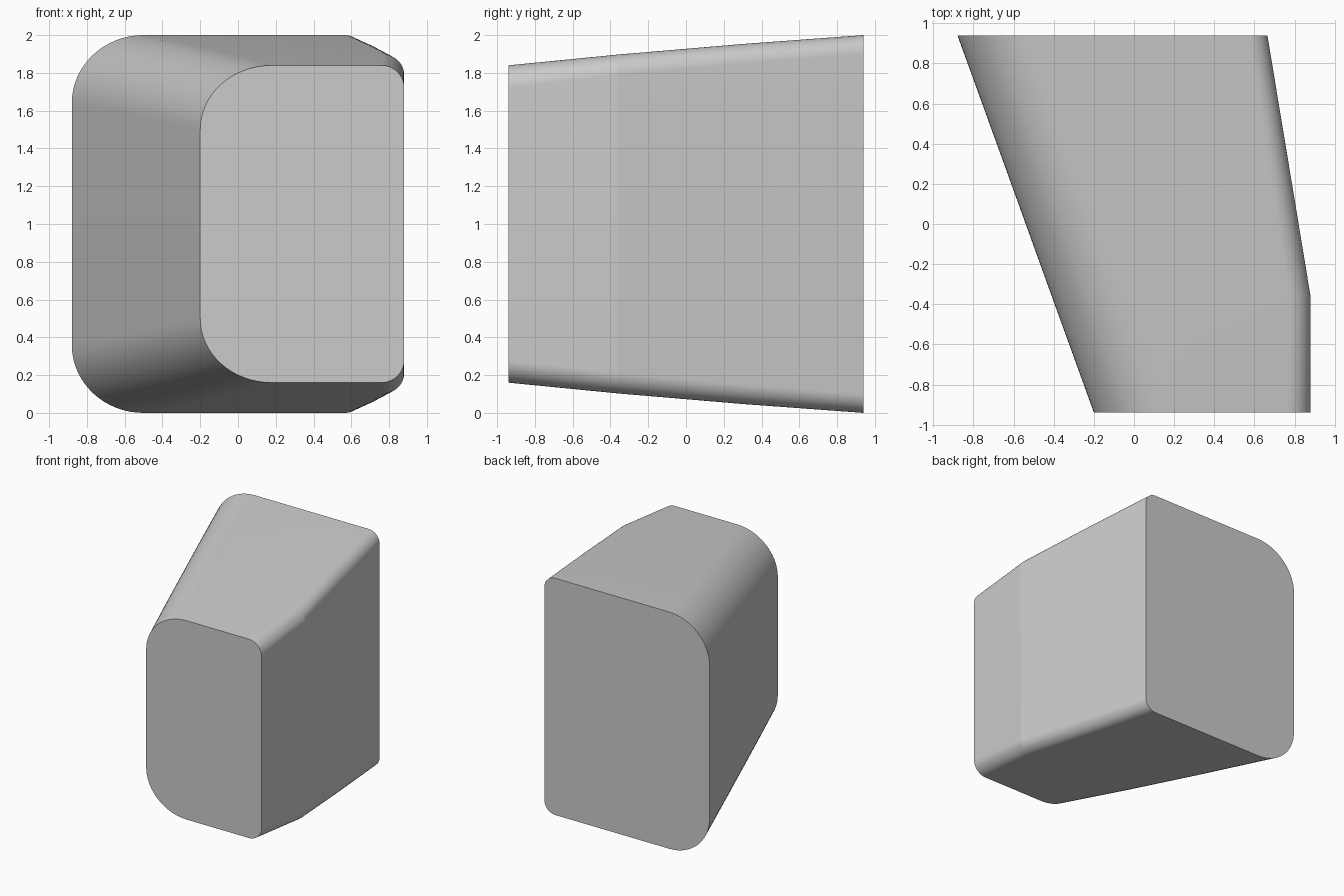
import bpy
import bmesh
from math import cos, sin, pi, radians

cube = bpy.data.objects.get("Cube")
if cube:
    bpy.data.objects.remove(cube, do_unlink=True)

STEPS = 16


def section(y, left, right, inset, wide_z, small):
    """Rounded outline in the xz plane: wide corners at -x, small ones at +x."""
    low, high = inset, 2 - inset
    wide_x = 0.38
    corners = [
        (right - small, high - small, small, small, 0),
        (left + wide_x, high - wide_z, wide_x, wide_z, pi / 2),
        (left + wide_x, low + wide_z, wide_x, wide_z, pi),
        (right - small, low + small, small, small, 3 * pi / 2),
    ]
    points = []
    for cx, cz, rx, rz, start in corners:
        for i in range(STEPS + 1):
            a = start + pi / 2 * i / STEPS
            points.append((cx + rx * cos(a), y, cz + rz * sin(a)))
    return points


# Cross-sections from front to back: y, left, right, inset, corner sizes
sections = [
    (-0.94, -0.20, 0.88, 0.16, 0.34, 0.12),
    (-0.36, -0.41, 0.88, 0.103, 0.35, 0.11),
    (0.30, -0.648, 0.771, 0.047, 0.355, 0.105),
    (0.94, -0.88, 0.665, 0.0, 0.36, 0.10),
]

# Loft the tapered body through the sections and cap both ends
bm = bmesh.new()
rings = [[bm.verts.new(p) for p in section(*s)] for s in sections]
count = len(rings[0])
for front, back in zip(rings, rings[1:]):
    for i in range(count):
        j = (i + 1) % count
        bm.faces.new((front[i], front[j], back[j], back[i]))
bm.faces.new(rings[0])
bm.faces.new(rings[-1])
bmesh.ops.recalc_face_normals(bm, faces=bm.faces)

mesh = bpy.data.meshes.new("tapered_body")
bm.to_mesh(mesh)
bm.free()
body = bpy.data.objects.new("tapered_body", mesh)
bpy.context.collection.objects.link(body)

# Smooth corners, crisp end caps and side crease
bpy.ops.object.select_all(action="DESELECT")
body.select_set(True)
bpy.context.view_layer.objects.active = body
bpy.ops.object.shade_smooth_by_angle(angle=radians(8))
